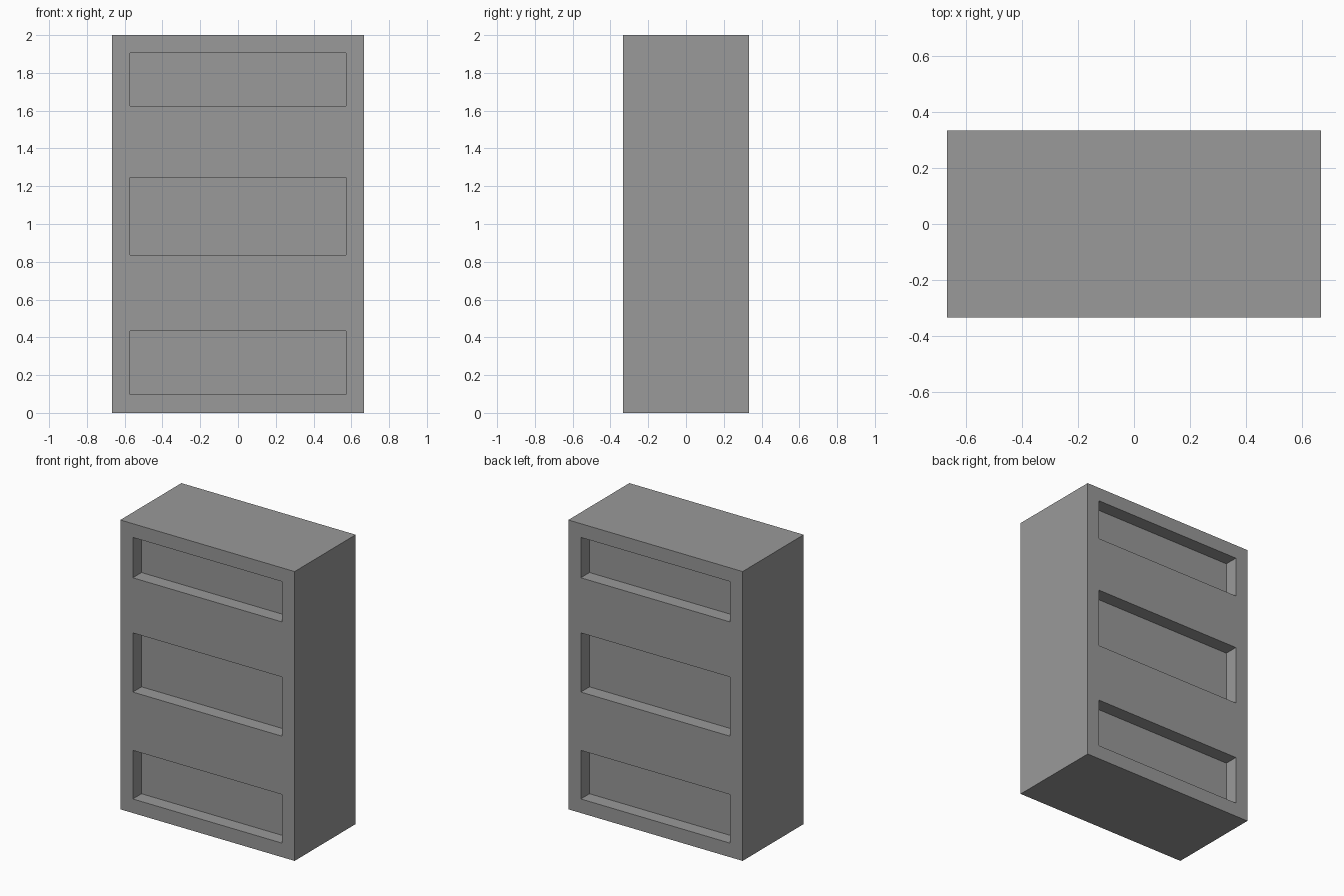
import bpy
import bmesh
from mathutils import Vector

# Remove the default object only
default = bpy.data.objects.get("Cube")
if default:
    bpy.data.objects.remove(default, do_unlink=True)

WIDTH, DEPTH, HEIGHT = 1.333, 0.667, 2.0
HALF_OPENING = 0.571
RECESS = 0.095
SHELVES = [(0.097, 0.433), (0.836, 1.245), (1.626, 1.905)]

# Single grey material
grey = bpy.data.materials.new("plain grey")
grey.use_nodes = True
colour = (0.32, 0.32, 0.32, 1)
grey.diffuse_color = colour
grey.node_tree.nodes["Principled BSDF"].inputs["Base Color"].default_value = colour

# Solid cabinet block
bm = bmesh.new()
bmesh.ops.create_cube(bm, size=1)
bmesh.ops.scale(bm, vec=(WIDTH, DEPTH, HEIGHT), verts=bm.verts)
bmesh.ops.translate(bm, vec=(0, 0, HEIGHT / 2), verts=bm.verts)


def slice_block(point, normal):
    bmesh.ops.bisect_plane(bm, geom=bm.verts[:] + bm.edges[:] + bm.faces[:],
                           plane_co=point, plane_no=normal)


# Cut lines around the shelf openings
for x in (-HALF_OPENING, HALF_OPENING):
    slice_block((x, 0, 0), (1, 0, 0))
for shelf in SHELVES:
    for z in shelf:
        slice_block((0, 0, z), (0, 0, 1))


def is_opening(face):
    c = face.calc_center_median()
    return (abs(face.normal.y) > 0.9 and abs(c.x) < HALF_OPENING
            and any(low < c.z < high for low, high in SHELVES))


# Push the openings inwards on both front and back
bm.normal_update()
openings = [f for f in bm.faces if is_opening(f)]
for face in bmesh.ops.extrude_discrete_faces(bm, faces=openings)["faces"]:
    inward = -RECESS if face.calc_center_median().y > 0 else RECESS
    bmesh.ops.translate(bm, vec=Vector((0, inward, 0)), verts=face.verts)
bmesh.ops.recalc_face_normals(bm, faces=bm.faces)

mesh = bpy.data.meshes.new("shelf_cabinet")
bm.to_mesh(mesh)
bm.free()
mesh.materials.append(grey)
cabinet = bpy.data.objects.new("shelf_cabinet", mesh)
bpy.context.collection.objects.link(cabinet)
